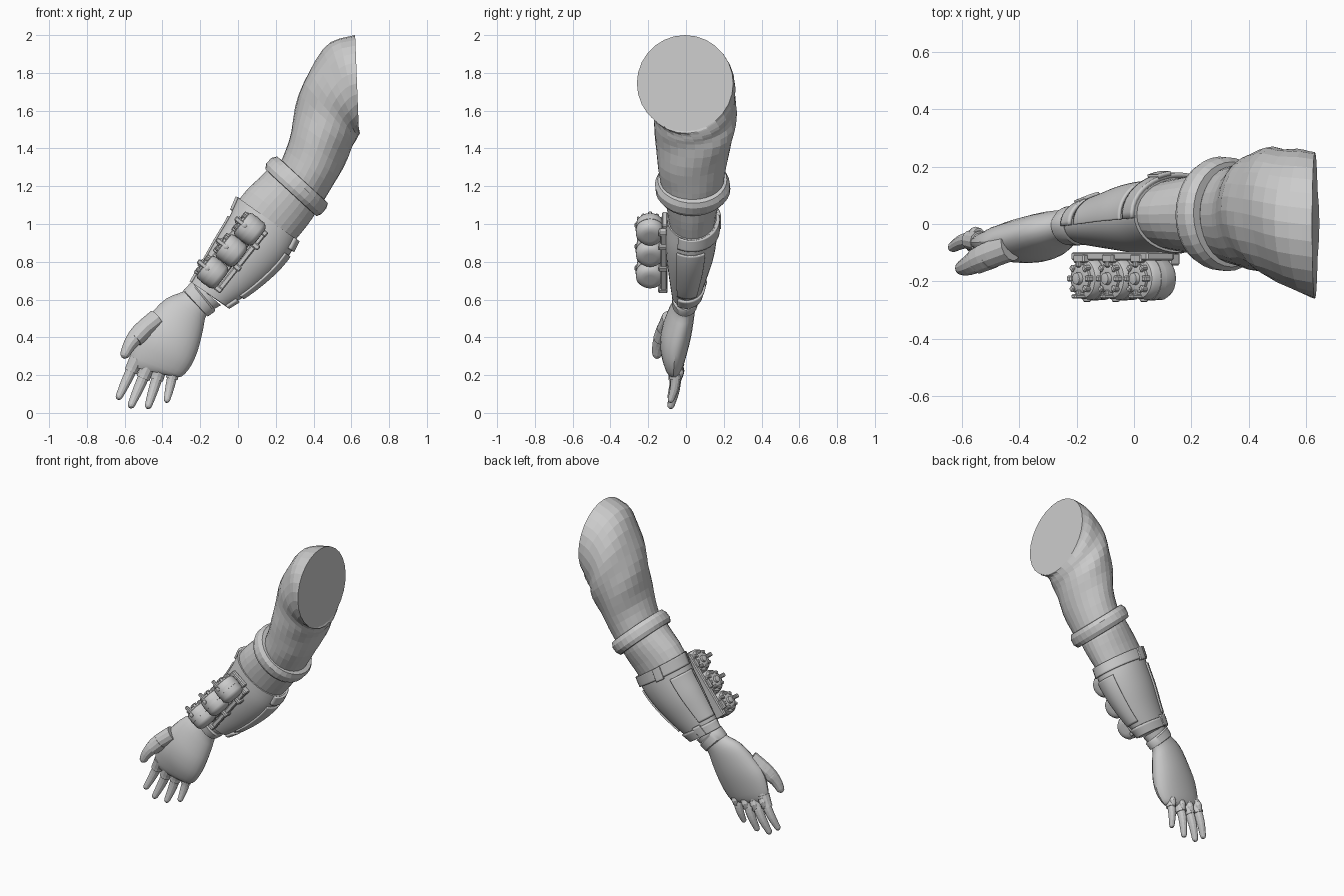
import bpy, bmesh
from math import sin, cos, pi, radians
from mathutils import Vector, Matrix

if "Cube" in bpy.data.objects:
    bpy.data.objects.remove(bpy.data.objects["Cube"])

V = Vector


def make(name, bm, smooth=None):
    bmesh.ops.recalc_face_normals(bm, faces=bm.faces)
    me = bpy.data.meshes.new(name)
    bm.to_mesh(me)
    bm.free()
    ob = bpy.data.objects.new(name, me)
    bpy.context.collection.objects.link(ob)
    if smooth:
        bpy.ops.object.select_all(action='DESELECT')
        ob.select_set(True)
        bpy.context.view_layer.objects.active = ob
        bpy.ops.object.shade_smooth_by_angle(angle=radians(smooth))
    return ob


def skin(name, rings, closed=True, cap=True, smooth=None):
    """Bridge a list of point rings with quads."""
    bm = bmesh.new()
    vs = [[bm.verts.new(p) for p in r] for r in rings]
    n = len(vs[0])
    for a, b in zip(vs, vs[1:]):
        for i in range(n if closed else n - 1):
            j = (i + 1) % n
            bm.faces.new((a[i], a[j], b[j], b[i]))
    if cap:
        bm.faces.new(vs[0])
        bm.faces.new(vs[-1])
    return make(name, bm, smooth)


def spline(rows, k):
    """Catmull-Rom interpolation of section rows."""
    out = []
    for i in range(len(rows) - 1):
        q = [rows[max(0, min(len(rows) - 1, i + o))] for o in (-1, 0, 1, 2)]
        for s in range(k):
            t = s / k
            out.append([0.5 * (2 * b + (c - a) * t + (2 * a - 5 * b + 4 * c - d) * t * t
                        + (3 * b - a - 3 * c + d) * t ** 3) for a, b, c, d in zip(*q)])
    return out + [list(rows[-1])]


def section(row, angles, off=0.0, fold=0.0, phase=0.0):
    """Ellipse across the arm: two outline points (x,z),(x,z) plus a y range."""
    ax, az, bx, bz, y0, y1 = row
    c = V(((ax + bx) / 2, (y0 + y1) / 2, (az + bz) / 2))
    u = V(((bx - ax) / 2, 0, (bz - az) / 2))
    ul = u.length
    u.normalize()
    pts = []
    for a in angles:
        f = 1 + fold * sin(3 * a + phase)
        pts.append(c + u * (ul + off) * f * cos(a) + V((0, ((y1 - y0) / 2 + off) * f * sin(a), 0)))
    return pts


def full(n):
    return [2 * pi * i / n for i in range(n)]


def loft(name, rows, n=28, k=3, fold=0.0, smooth=None):
    rr = spline(rows, k)
    m = len(rr) - 1
    return skin(name, [section(r, full(n), 0, fold * sin(pi * i / m), i * 1.3)
                       for i, r in enumerate(rr)], smooth=smooth)


def patch(name, rows, t0, t1, a0, a1, off, thick):
    """Raised plate following a stretch of the bracer surface."""
    rr = spline(rows, 12)
    i0, i1 = int(t0 * (len(rr) - 1)), int(t1 * (len(rr) - 1))
    ang = [radians(a0 + (a1 - a0) * i / 24) for i in range(25)]
    ob = skin(name, [section(r, ang, off) for r in rr[i0:i1 + 1]], closed=False, cap=False, smooth=40)
    md = ob.modifiers.new("thickness", 'SOLIDIFY')
    md.thickness, md.offset = thick, 0
    return ob


def tube(name, pts, n=12, k=3, tip=True, smooth=None):
    """Round limb through (x, y, z, radius) points with a rounded tip."""
    pp = spline(pts, k)
    c = [V(p[:3]) for p in pp]
    rings = []
    for i, p in enumerate(pp):
        t = (c[min(i + 1, len(c) - 1)] - c[max(i - 1, 0)]).normalized()
        u = t.cross(V((0, 1, 0))).normalized()
        w = t.cross(u)
        rings.append([c[i] + (u * cos(a) + w * sin(a)) * p[3] for a in full(n)])
    if tip:
        for d, s in ((0.55, 0.8), (0.9, 0.4)):
            rings.append([c[-1] + t * p[3] * d + (q - c[-1]) * s for q in rings[len(pp) - 1]])
    return skin(name, rings, smooth=smooth)


# Local frame of the forearm: along, across, toward the front
D = V((0.62, 0, 0.785))
P = V((0.785, 0, -0.62))


def frame(origin, x, y, z):
    m = Matrix((x, y, z)).transposed().to_4x4()
    m.translation = origin
    return m


def box(name, origin, size, bevel=0.006, axes=(D, V((0, 1, 0)), P)):
    bm = bmesh.new()
    bmesh.ops.create_cube(bm, size=1)
    bmesh.ops.scale(bm, vec=size, verts=bm.verts)
    bmesh.ops.bevel(bm, geom=bm.edges[:], offset=bevel, segments=1, affect='EDGES')
    bm.transform(frame(origin, *axes))
    return make(name, bm)


def lathe(name, prof, m, n=24, smooth=35):
    return skin(name, [[m @ V((r * cos(a), r * sin(a), h)) for a in full(n)] for h, r in prof],
                smooth=smooth)


# Sleeve with soft folds
loft("sleeve", [(.62, 2.0, .64, 1.49, -.26, .25), (.49, 1.96, .645, 1.475, -.235, .26),
                (.375, 1.81, .625, 1.45, -.19, .265), (.305, 1.62, .60, 1.39, -.165, .26),
                (.27, 1.44, .53, 1.25, -.155, .22), (.225, 1.325, .455, 1.125, -.135, .20)],
     n=28, k=3, fold=.022)
# Rolled cuff
C, U, N = V((.31, 1.2)), V((.735, -.676)), V((.676, .735))
cuff = []
for h, r in ((-.03, -.02), (-.047, .005), (-.045, .03), (-.02, .043), (.02, .043), (.046, .028), (.048, .0), (.03, -.025)):
    a, b = C + N * h - U * (.155 + r), C + N * h + U * (.155 + r)
    cuff.append((a.x, a.y, b.x, b.y, -.12 - r, .19 + r))
loft("sleeve_cuff", cuff, n=32, k=1, fold=.012)

# Bare forearm
loft("forearm", [(.19, 1.32, .44, 1.12, -.12, .185), (.12, 1.25, .40, 1.04, -.11, .18),
                 (.05, 1.185, .345, .965, -.10, .165), (0, 1.12, .29, .90, -.09, .155)], n=28, k=2)
# Bracer with straps, plates and buckles
bracer = [(0, 1.14, .315, .915, -.10, .165), (-.05, 1.03, .265, .825, -.108, .163),
          (-.115, .92, .185, .735, -.104, .145), (-.18, .805, .07, .64, -.09, .11),
          (-.245, .69, -.055, .56, -.075, .075)]
loft("bracer", bracer, n=36, k=4, smooth=40)
patch("upper_strap", bracer, .0, .17, -30, 185, .006, .016)
patch("lower_strap", bracer, .89, 1, -30, 185, .006, .014)
patch("outer_plate", bracer, .24, .84, -32, 30, .004, .012)
patch("inner_plate", bracer, .24, .84, 125, 185, .004, .012)
patch("upper_buckle", bracer, .0, .19, 100, 116, .014, .016)
patch("lower_buckle", bracer, .87, 1, 100, 122, .013, .014)

# Gloved hand
loft("glove_palm", [(-.23, .69, -.09, .57, -.06, .06), (-.285, .645, -.165, .52, -.064, .052),
                    (-.38, .605, -.185, .44, -.095, .045), (-.47, .515, -.21, .34, -.13, .03),
                    (-.54, .42, -.245, .255, -.135, .008), (-.57, .30, -.295, .195, -.112, -.018),
                    (-.56, .245, -.335, .19, -.092, -.038)], n=24, k=3, smooth=30)
loft("wrist_band", [(-.245, .695, -.12, .545, -.062, .06), (-.25, .69, -.125, .535, -.074, .068),
                    (-.287, .65, -.16, .51, -.074, .062), (-.29, .64, -.165, .515, -.06, .05)],
     n=28, k=1, smooth=35)
fingers = {"index": ((-.53, .30), (-.635, .075), .031), "middle": ((-.465, .27), (-.57, .03), .032),
           "ring": ((-.405, .26), (-.478, .027), .031), "little": ((-.335, .25), (-.378, .06), .028)}
for nm, ((x0, z0), (x1, z1), r) in fingers.items():
    def at(t, y, s):
        return (x0 + (x1 - x0) * t, y, z0 + (z1 - z0) * t, r * s)
    tube(nm + "_finger", [at(0, -.062, 1.0), at(.35, -.055, .92), at(.65, -.062, .82), at(.95, -.08, .6)])
    tube(nm + "_glove_rim", [at(.05, -.062, 1.25), at(.28, -.057, 1.14), at(.36, -.056, 1.14)], tip=False, k=1)
    tube(nm + "_knuckle", [at(.1, -.036, .7), at(.2, -.034, .8), at(.3, -.036, .6)], k=1)
tube("thumb", [(-.43, -.08, .50, .05), (-.52, -.115, .425, .047), (-.57, -.142, .365, .036), (-.598, -.153, .312, .026)])
tube("thumb_glove_rim", [(-.50, -.108, .44, .05), (-.548, -.13, .39, .045)], tip=False, k=1)

# Mounting plate and side rail on the bracer
Y = V((0, 1, 0))
box("mount_plate", V((-.04, -.112, .86)), (.43, .03, .12))
box("side_rail", V((.022, -.118, .805)), (.38, .035, .03))
for i, c in enumerate((V((.058, -.19, .975)), V((-.04, -.19, .862)), V((-.14, -.19, .748)))):
    k = str(i + 1)
    # Canister drum with rounded end
    m = frame(c, D, Y, -P)
    lathe("canister_" + k, ((-.072, .03), (-.07, .05), (-.06, .066), (-.045, .075), (.035, .075),
                            (.048, .068), (.052, .055)), m)
    lathe("canister_band_" + k, ((-.012, .07), (-.012, .077), (.012, .077), (.012, .07)), m)
    # Toothed cap
    lathe("cap_" + k, ((.045, .05), (.062, .05), (.066, .04), (.066, .022), (.08, .02), (.082, .012)), m)
    for j in range(8):
        a = 2 * pi * j / 8
        rad, tan = D * cos(a) + Y * sin(a), Y * cos(a) - D * sin(a)
        box(f"cap_tooth_{k}_{j + 1}", c - P * .06 + rad * .05, (.022, .02, .026), .004, (rad, tan, -P))
    # Lever, pin and rail lug
    box("lever_" + k, c - P * .05 + Y * -.062, (.026, .016, .085), .005)
    lathe("lever_pin_" + k, ((0, .014), (.012, .014), (.016, .008)),
          frame(c - P * .03 + Y * -.066, D, P, -Y), n=12)
    box("lug_" + k, c + P * .085 + V((0, .068, 0)) - D * .05, (.03, .05, .045), .006)
    box("cradle_" + k, c + V((0, .07, 0)), (.06, .03, .14), .005)
box("rail_end", V((.135, -.122, .955)), (.03, .045, .045))
